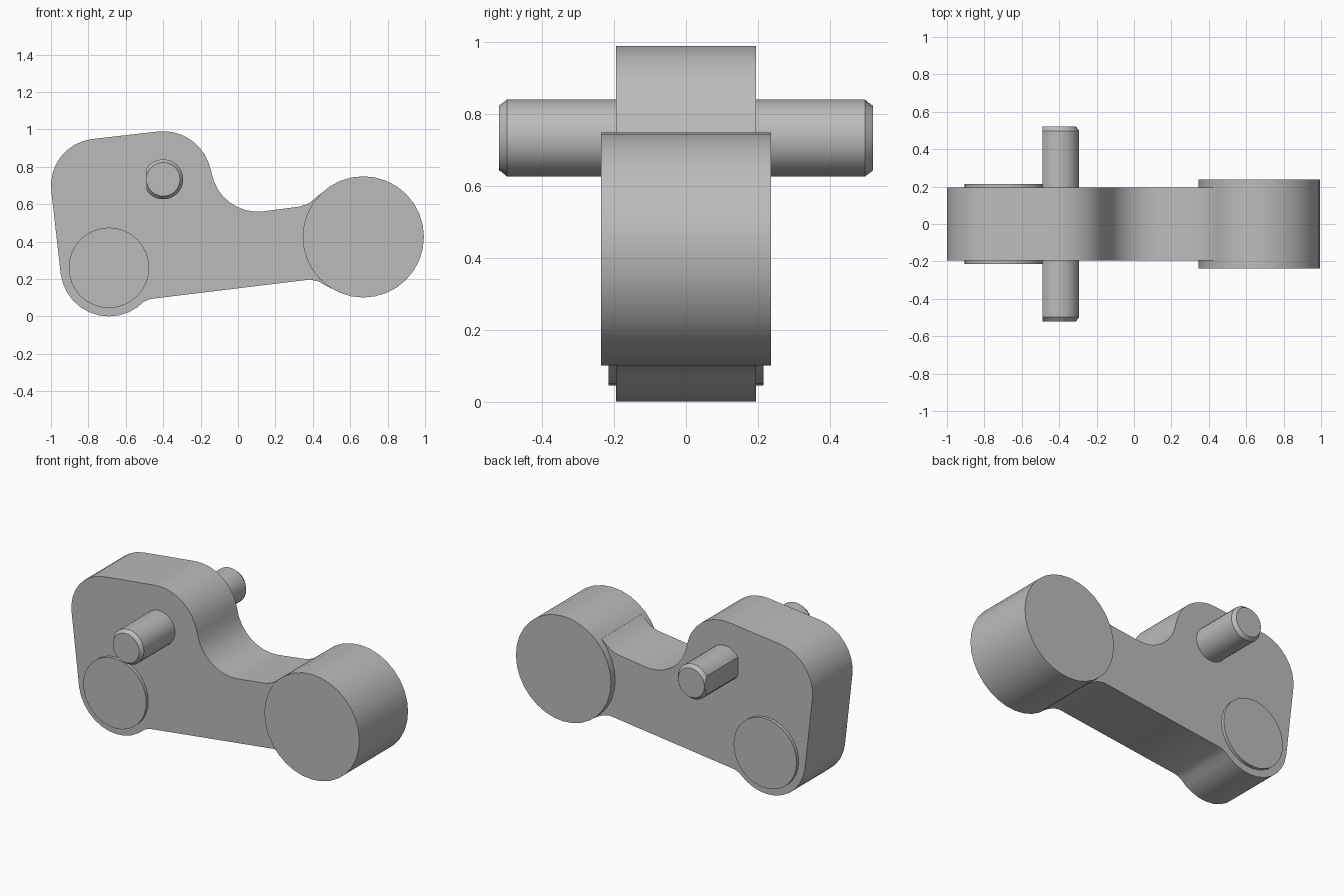
import bpy, bmesh
from math import sin, cos, pi, radians, acos

cube = bpy.data.objects.get("Cube")
if cube:
    bpy.data.objects.remove(cube, do_unlink=True)

GREY = (0.5, 0.5, 0.5, 1)
steel = bpy.data.materials.new("grey metal")
steel.use_nodes = True
steel.diffuse_color = GREY
steel.node_tree.nodes["Principled BSDF"].inputs["Base Color"].default_value = GREY


def arc(cx, cz, r, start, end, steps):
    """Points on an arc in the xz plane, angles in degrees."""
    angles = [radians(start + (end - start) * i / steps) for i in range(steps + 1)]
    return [(cx + r * cos(a), cz + r * sin(a)) for a in angles]


def disc(cx, cz, r, sides=32):
    return arc(cx, cz, r, 0, 360, sides)[:-1]


def loft(name, sections):
    """Skin a solid through (y, outline) sections, capped at both ends."""
    bm = bmesh.new()
    rings = [[bm.verts.new((x, y, z)) for x, z in pts] for y, pts in sections]
    n = len(rings[0])
    for a, b in zip(rings, rings[1:]):
        for i in range(n):
            j = (i + 1) % n
            bm.faces.new((a[i], a[j], b[j], b[i]))
    bm.faces.new(rings[0])
    bm.faces.new(rings[-1])
    bmesh.ops.recalc_face_normals(bm, faces=bm.faces)
    mesh = bpy.data.meshes.new(name)
    bm.to_mesh(mesh)
    bm.free()
    mesh.materials.append(steel)
    obj = bpy.data.objects.new(name, mesh)
    bpy.context.collection.objects.link(obj)
    bpy.ops.object.select_all(action="DESELECT")
    obj.select_set(True)
    bpy.context.view_layer.objects.active = obj
    bpy.ops.object.shade_smooth_by_angle(angle=radians(30))
    return obj


def prism(name, outline, half):
    return loft(name, [(-half, outline), (half, outline)])


# Lever plate: rounded corners, a concave neck and flares into the barrel
outline = (
    arc(-0.69, 0.26, 0.26, 187, 306, 10)
    + [(-0.505, 0.077), (-0.47, 0.093)]
    + [(0.385, 0.197), (0.43, 0.187), (0.5, 0.148)]
    + [(0.62, 0.2), (0.62, 0.6)]
    + [(0.44, 0.655), (0.38, 0.605), (0.33, 0.587)]
    + arc(0.105, 0.81, 0.25, 277, 189, 8)
    + arc(-0.40, 0.73, 0.26, 9, 97, 8)[1:]
    + arc(-0.75, 0.70, 0.25, 97, 187, 8)
)
prism("lever_plate", outline, 0.195)

# Barrel at the end of the arm, and the raised boss at the lower corner
prism("arm_barrel", disc(0.67, 0.425, 0.324), 0.237)
prism("pivot_boss", disc(-0.69, 0.26, 0.215), 0.215)


# Cross pin with one flat side and chamfered ends
def pin_section(r, flat=0.09):
    a = 180 - acos(flat / r) * 180 / pi if r > flat else 180
    return arc(-0.40, 0.733, r, -a, a, 24)


tip, body = pin_section(0.0901), pin_section(0.107)
loft("cross_pin", [(-0.52, tip), (-0.498, body), (0.498, body), (0.52, tip)])
